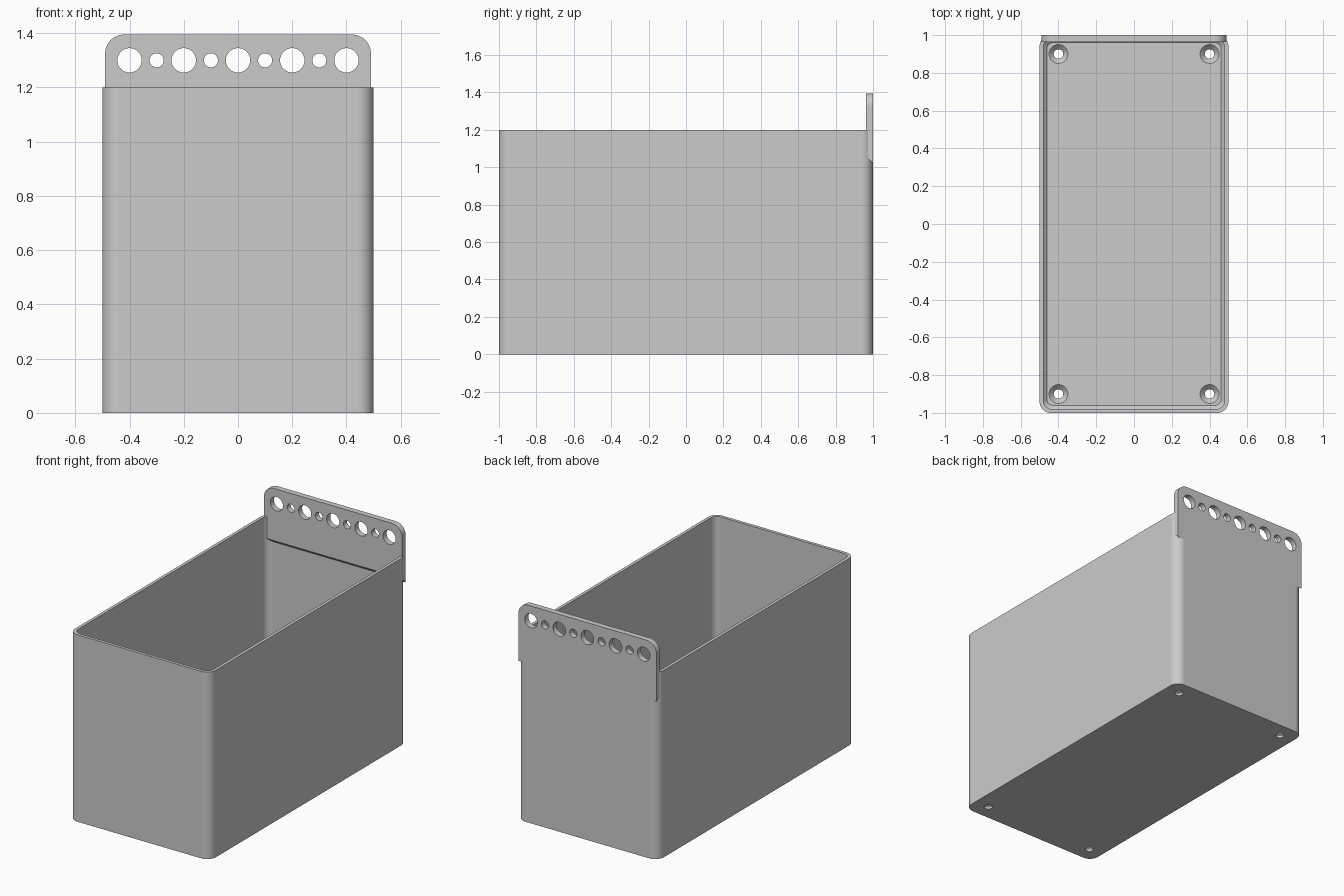
import bpy, bmesh
from math import sin, cos, pi, radians

if "Cube" in bpy.data.objects:
    bpy.data.objects.remove(bpy.data.objects["Cube"], do_unlink=True)

grey = bpy.data.materials.new("plain grey")
grey.use_nodes = True
colour = (0.6, 0.6, 0.6, 1)
grey.diffuse_color = colour
grey.node_tree.nodes["Principled BSDF"].inputs["Base Color"].default_value = colour


def loft(name, loops):
    """Closed solid through a stack of matching loops."""
    bm = bmesh.new()
    rings = [[bm.verts.new(p) for p in loop] for loop in loops]
    for a, b in zip(rings, rings[1:]):
        for i in range(len(a)):
            j = (i + 1) % len(a)
            bm.faces.new((a[i], a[j], b[j], b[i]))
    bm.faces.new(rings[0][::-1])
    bm.faces.new(rings[-1])
    bmesh.ops.recalc_face_normals(bm, faces=bm.faces)
    mesh = bpy.data.meshes.new(name)
    bm.to_mesh(mesh)
    bm.free()
    mesh.materials.append(grey)
    obj = bpy.data.objects.new(name, mesh)
    bpy.context.collection.objects.link(obj)
    return obj


def arc(cx, cy, r, start, sweep, n):
    return [(cx + r * cos(start + sweep * i / n), cy + r * sin(start + sweep * i / n))
            for i in range(n + 1)]


def rounded_rect(hx, hy, r, z):
    pts = []
    for k, (sx, sy) in enumerate([(1, 1), (-1, 1), (-1, -1), (1, -1)]):
        pts += arc(sx * (hx - r), sy * (hy - r), r, k * pi / 2, pi / 2, 10)
    return [(x, y, z) for x, y in pts]


def circle(cx, cy, r):
    return arc(cx, cy, r, 0, 2 * pi, 40)[:-1]


def combine(target, tool, operation):
    mod = target.modifiers.new("combine", 'BOOLEAN')
    mod.object, mod.operation, mod.solver = tool, operation, 'EXACT'
    bpy.context.view_layer.objects.active = target
    bpy.ops.object.modifier_apply(modifier=mod.name)
    bpy.data.objects.remove(tool, do_unlink=True)


# Open bin with rounded corners and a bevelled inner floor edge
height, wall, floor = 1.2, 0.02, 0.04
bin_body = loft("storage_bin", [rounded_rect(0.5, 1, 0.06, z) for z in (0, height)])
cavity = loft("cavity_cutter", [
    rounded_rect(0.48 - wall, 0.98 - wall, 0.03, floor),
    rounded_rect(0.48, 0.98, 0.045, floor + wall),
    rounded_rect(0.48, 0.98, 0.045, height + 0.1)])
combine(bin_body, cavity, 'DIFFERENCE')

# Countersunk screw holes in the floor
for x in (-0.4, 0.4):
    for y in (-0.9, 0.9):
        levels = [(0.025, -0.05), (0.025, 0.015), (0.05, floor), (0.05, floor + 0.02)]
        screw = loft("screw_cutter", [[(px, py, z) for px, py in circle(x, y, r)]
                                      for r, z in levels])
        combine(bin_body, screw, 'DIFFERENCE')

# Hanging plate on the back, its lower edge sloping into the wall
half, top, r = 0.49, 1.395, 0.07
crown = arc(half - r, top - r, r, 0, pi / 2, 12) + arc(r - half, top - r, r, pi / 2, pi / 2, 12)
plate = loft("hanging_plate", [
    [(x, y, z) for x, z in [(half, low)] + crown + [(-half, low)]]
    for y, low in ((0.963, 1.06), (1.0, 1.02))])

# Alternating large and small holes through the plate
for i in range(-4, 5):
    radius = 0.045 if i % 2 == 0 else 0.026
    hole = loft("hole_cutter", [[(x, y, z) for x, z in circle(i * 0.1, 1.3, radius)]
                                for y in (0.9, 1.1)])
    combine(plate, hole, 'DIFFERENCE')
combine(bin_body, plate, 'UNION')

# Smooth the rounded corners, keep edges sharp and flat faces even
bpy.ops.object.select_all(action='DESELECT')
bin_body.select_set(True)
bpy.context.view_layer.objects.active = bin_body
bpy.ops.object.shade_smooth_by_angle(angle=radians(30))
even = bin_body.modifiers.new("even_normals", 'WEIGHTED_NORMAL')
even.keep_sharp = True
